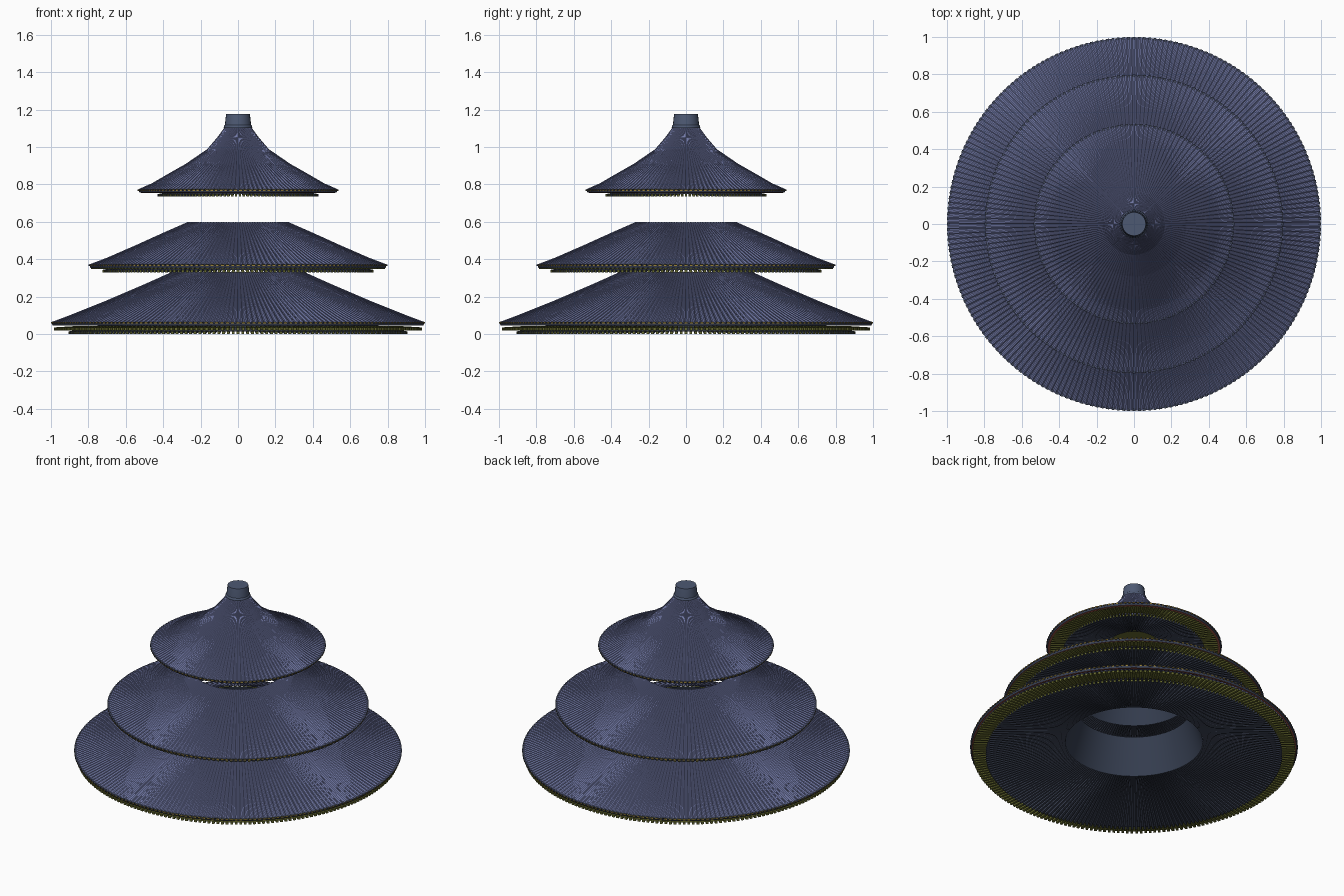
import bpy, bmesh
from math import cos, sin, pi
from mathutils import Vector

cube = bpy.data.objects.get("Cube")
if cube:
    bpy.data.objects.remove(cube)


def material(name, rgb):
    m = bpy.data.materials.new(name)
    m.use_nodes = True
    m.diffuse_color = (*rgb, 1)
    m.node_tree.nodes["Principled BSDF"].inputs["Base Color"].default_value = (*rgb, 1)
    return m


TILE = material("blue_tile", (0.17, 0.195, 0.39))
SLATE = material("slate", (0.075, 0.10, 0.17))
WALL = material("inner_slate", (0.036, 0.048, 0.08))
DARK = material("dark_timber", (0.05, 0.062, 0.10))
OLIVE = material("olive_timber", (0.14, 0.15, 0.03))
RED = material("red_trim", (0.35, 0.09, 0.065))
GOLD = material("gold_ends", (0.32, 0.22, 0.04))


def finish(name, bm, *mats):
    me = bpy.data.meshes.new(name)
    bm.to_mesh(me)
    bm.free()
    for m in mats:
        me.materials.append(m)
    ob = bpy.data.objects.new(name, me)
    bpy.context.collection.objects.link(ob)
    return ob


def lathe(name, profile, mat, sides=128, rib=0.0, caps=False):
    """Revolve (r, z) points; rib > 0 raises every rounded tile row."""
    bm = bmesh.new()
    steps = sides * 4 if rib else sides
    wave = (0, 0, 1, 1) if rib else (0,)
    rings = []
    for r, z in profile:
        ring = []
        for i in range(steps):
            a = 2 * pi * i / steps
            lift = rib * wave[i % len(wave)] * min(1, r / profile[0][0] + 0.2)
            ring.append(bm.verts.new((r * cos(a), r * sin(a), z + lift)))
        rings.append(ring)
    for low, high in zip(rings, rings[1:]):
        for i in range(steps):
            j = (i + 1) % steps
            bm.faces.new((low[i], low[j], high[j], high[i]))
    if caps:
        bm.faces.new(rings[-1])
        bm.faces.new(rings[0][::-1])
    if not rib:
        for f in bm.faces:
            f.smooth = len(f.verts) == 4
        for e in bm.edges:
            if len(e.link_faces) == 2 and e.calc_face_angle() > 0.5:
                e.smooth = False
    return finish(name, bm, mat)


def rafters(name, count, outer, inner, thick, body, ends):
    """Ring of tapering radial bars between two (r, z) points."""
    bm = bmesh.new()
    for i in range(count):
        a = 2 * pi * i / count
        out, side = Vector((cos(a), sin(a), 0)), Vector((-sin(a), cos(a), 0))
        corners = []
        for r, z in (outer, inner):
            w = pi * r / count * 0.55
            corners.append([bm.verts.new(out * r + side * s * w + Vector((0, 0, z + h)))
                            for s, h in ((-1, 0), (1, 0), (1, thick), (-1, thick))])
        o, n = corners
        bm.faces.new(o).material_index = 1
        bm.faces.new(n[::-1])
        for k in range(4):
            bm.faces.new((o[k], n[k], n[(k + 1) % 4], o[(k + 1) % 4]))
    return finish(name, bm, body, ends)


def roof(name, count, tiles, soffit, opening, flying_r):
    eave_r, eave_z = tiles[0]
    (sr, sz), (hr, hz) = soffit
    # Ribbed tile surface, dark eave edge and gold tile ends
    lathe(name + "_tiles", tiles, TILE, count, rib=0.006)
    lathe(name + "_eave_edge", [(eave_r - 0.006, eave_z - 0.012),
                                (eave_r, eave_z + 0.002)], DARK, 160)
    rafters(name + "_tile_ends", count, (eave_r + 0.003, eave_z - 0.003),
            (eave_r - 0.01, eave_z - 0.001), 0.008, DARK, GOLD)
    # Thin red board under the tiles
    lathe(name + "_red_board", [(flying_r - 0.004, eave_z - 0.014),
                                (eave_r - 0.006, eave_z - 0.012)], RED, 160)
    # Two tiers of rafters
    rafters(name + "_flying_rafters", count, (flying_r, sz + 0.019),
            (sr - 0.03, sz + 0.026), 0.016, OLIVE, OLIVE)
    rafters(name + "_lower_rafters", count, (sr, sz), (hr, hz), 0.014, DARK, OLIVE)
    # Boarding above the rafters
    lathe(name + "_flying_boards", [(sr - 0.02, sz + 0.034), (flying_r - 0.002, sz + 0.032)],
          OLIVE, 160)
    lathe(name + "_soffit", [(hr, hz + 0.013), (sr - 0.004, sz + 0.014)], DARK, 160)
    # Inner wall rising from the soffit to the top opening
    if opening:
        lathe(name + "_inner_wall", [opening, (hr, hz)], WALL, 96)


roof("lower_roof", 220,
     [(0.997, 0.058), (0.9, 0.094), (0.7, 0.175), (0.5, 0.262), (0.35, 0.33)],
     [(0.905, 0.0), (0.42, 0.095)], (0.347, 0.329), 0.985)
roof("middle_roof", 180,
     [(0.795, 0.366), (0.7, 0.402), (0.55, 0.468), (0.4, 0.537), (0.27, 0.595)],
     [(0.725, 0.329), (0.34, 0.405)], (0.267, 0.594), 0.785)
roof("upper_roof", 130,
     [(0.533, 0.768), (0.46, 0.80), (0.38, 0.847), (0.28, 0.905), (0.165, 0.985),
      (0.11, 1.05), (0.07, 1.105)],
     [(0.43, 0.734), (0.15, 0.785)], None, 0.515)

# Olive ceiling panel closing the upper roof
lathe("ceiling_panel", [(0.15, 0.79), (0.15, 0.797)], OLIVE, 64, caps=True)

# Finial base on the peak
lathe("finial_collar", [(0.068, 1.097), (0.077, 1.104), (0.075, 1.113), (0.068, 1.118)],
      SLATE, 24, caps=True)
lathe("finial", [(0.07, 1.115), (0.067, 1.15), (0.063, 1.177)], SLATE, 24, caps=True)
